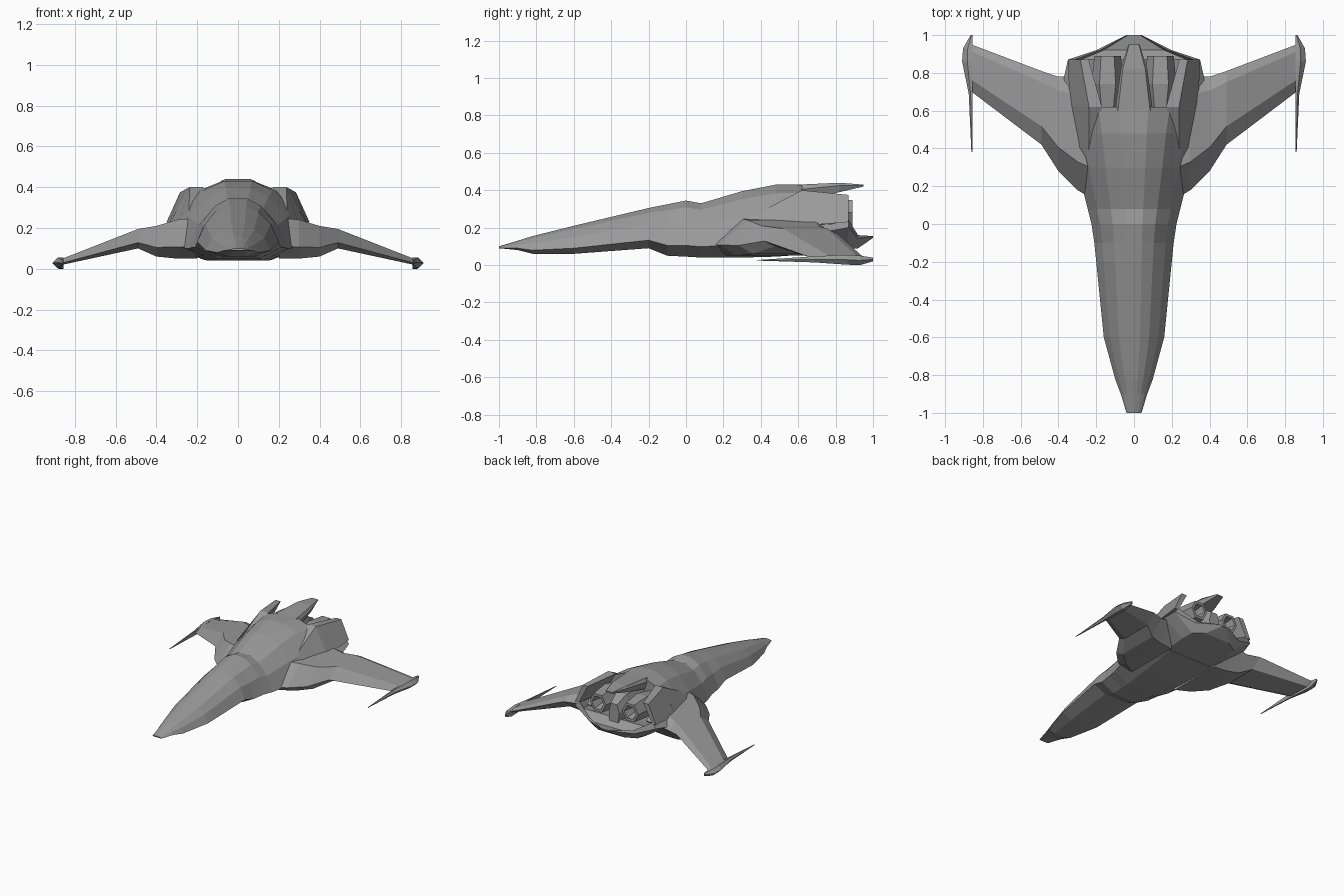
import bpy
import bmesh
import math

default_cube = bpy.data.objects.get("Cube")
if default_cube:
    bpy.data.objects.remove(default_cube, do_unlink=True)


def make_material(name, value):
    material = bpy.data.materials.new(name)
    material.use_nodes = True
    colour = (value, value, value, 1)
    material.diffuse_color = colour
    shader = material.node_tree.nodes["Principled BSDF"]
    shader.inputs["Base Color"].default_value = colour
    return material


hull_grey = make_material("hull grey", 0.32)


def mix(start, end, amount):
    return start + (end - start) * amount


def loft(name, rings, mirrored=False):
    """Skin closed rings of points, cap both ends, optionally mirror across x."""
    bm = bmesh.new()
    loops = [[bm.verts.new(point) for point in ring] for ring in rings]
    for near, far in zip(loops, loops[1:]):
        for i in range(len(near)):
            bm.faces.new((near[i - 1], near[i], far[i], far[i - 1]))
    bm.faces.new(loops[0])
    bm.faces.new(loops[-1])
    bmesh.ops.recalc_face_normals(bm, faces=bm.faces)
    mesh = bpy.data.meshes.new(name)
    bm.to_mesh(mesh)
    bm.free()
    mesh.materials.append(hull_grey)
    part = bpy.data.objects.new(name, mesh)
    bpy.context.collection.objects.link(part)
    if mirrored:
        mirror = part.modifiers.new("mirror", 'MIRROR')
        mirror.use_mirror_merge = False


def hull(name, shape, stations):
    """Loft a symmetric body; shape holds fractions of half width and height."""
    rings = []
    for y, width, top, keel in stations:
        right = [(width * across, y, mix(keel, top, up)) for across, up in shape]
        left = [(-x, y, z) for x, y, z in reversed(right)]
        rings.append(right + left)
    loft(name, rings)


def wing_ring(x, lead, trail, low, high):
    """Faceted aerofoil section running from leading to trailing edge."""
    def point(along, up):
        return (x, mix(lead, trail, along), mix(low, high, up))
    return [point(0, .3), point(.25, 1), point(.85, 1),
            point(1, .7), point(.8, 0), point(.15, 0)]


def wall_ring(y, outer, inner, low, high):
    """Leaning wall section, narrow at the top edge."""
    return [(outer, y, low), (mix(inner, outer, .4), y, high),
            (inner, y, high), (mix(inner, outer, .7), y, low)]


def blade_ring(y, width, low, high):
    """Wingtip section with a pointed outer side."""
    inner = .855
    middle, outer = inner + width / 2, inner + width
    return [(inner, y, low), (inner, y, high), (middle, y, high),
            (outer, y, mix(low, high, .5)), (middle, y, low)]


def nozzle_ring(y, radius):
    """Six-sided engine section, slightly taller than wide."""
    angles = [math.tau * side / 6 for side in range(6)]
    return [(.14 + radius * math.cos(angle), y, .28 + 1.1 * radius * math.sin(angle))
            for angle in angles]


# Main fuselage: spine, shoulder, side, chine and keel edges
hull("fuselage", [(.2, 1), (.5, .88), (.8, .6), (1, .2), (.5, 0)], [
    (-1, .04, .1, .09),
    (-.9, .07, .13, .08),
    (-.82, .1, .155, .06),
    (-.6, .16, .21, .06),
    (-.2, .2, .305, .09),
    (-.1, .21, .325, .05),
    (0, .225, .345, .045),
    (.08, .245, .33, .04),
    (.3, .3, .395, .04),
    (.48, .34, .43, .045),
    (.62, .38, .43, .055),
])

# Lower deck with a raised rim around the open engine bay
hull("lower_tail", [(.5, .7), (.8, .7), (.9, 1), (1, .75), (.55, 0)], [
    (.58, .38, .21, .055),
    (.78, .37, .22, .075),
    (.87, .35, .24, .085),
    (.92, .2, .16, .09),
    (1, .04, .155, .145),
])

# Dorsal spine overhanging the engine bay
hull("dorsal_spine", [(.85, 1), (1, .7), (.8, 0)], [
    (.6, .1, .43, .34),
    (.82, .07, .44, .39),
    (.95, .03, .43, .42),
])

# Central housing between the engines
hull("engine_housing", [(.6, 1), (1, .6), (.8, 0)], [
    (.6, .09, .37, .15),
    (.8, .07, .36, .15),
    (.89, .045, .31, .15),
])

# Wings, swept back and drooping towards the tips
loft("wings", [
    wing_ring(.2, .12, .78, .05, .25),
    wing_ring(.3, .18, .78, .05, .24),
    wing_ring(.4, .28, .78, .06, .21),
    wing_ring(.49, .42, .81, .1, .195),
    wing_ring(.86, .7, .95, .02, .05),
], mirrored=True)

# Shell walls either side of the engine bay
loft("engine_bay_walls", [
    wall_ring(.35, .3, .2, .2, .26),
    wall_ring(.62, .34, .17, .21, .4),
    wall_ring(.87, .35, .24, .23, .375),
], mirrored=True)

# Wingtip blades with long forward spikes
loft("wingtip_blades", [
    blade_ring(.38, .006, .024, .027),
    blade_ring(.69, .02, .014, .047),
    blade_ring(.86, .055, .002, .055),
    blade_ring(.93, .05, 0, .05),
    blade_ring(1, .01, .02, .04),
], mirrored=True)

# Engines with recessed exhausts inside the bay
loft("engines", [
    nozzle_ring(.6, .06),
    nozzle_ring(.74, .085),
    nozzle_ring(.89, .07),
    nozzle_ring(.89, .05),
    nozzle_ring(.8, .03),
], mirrored=True)
